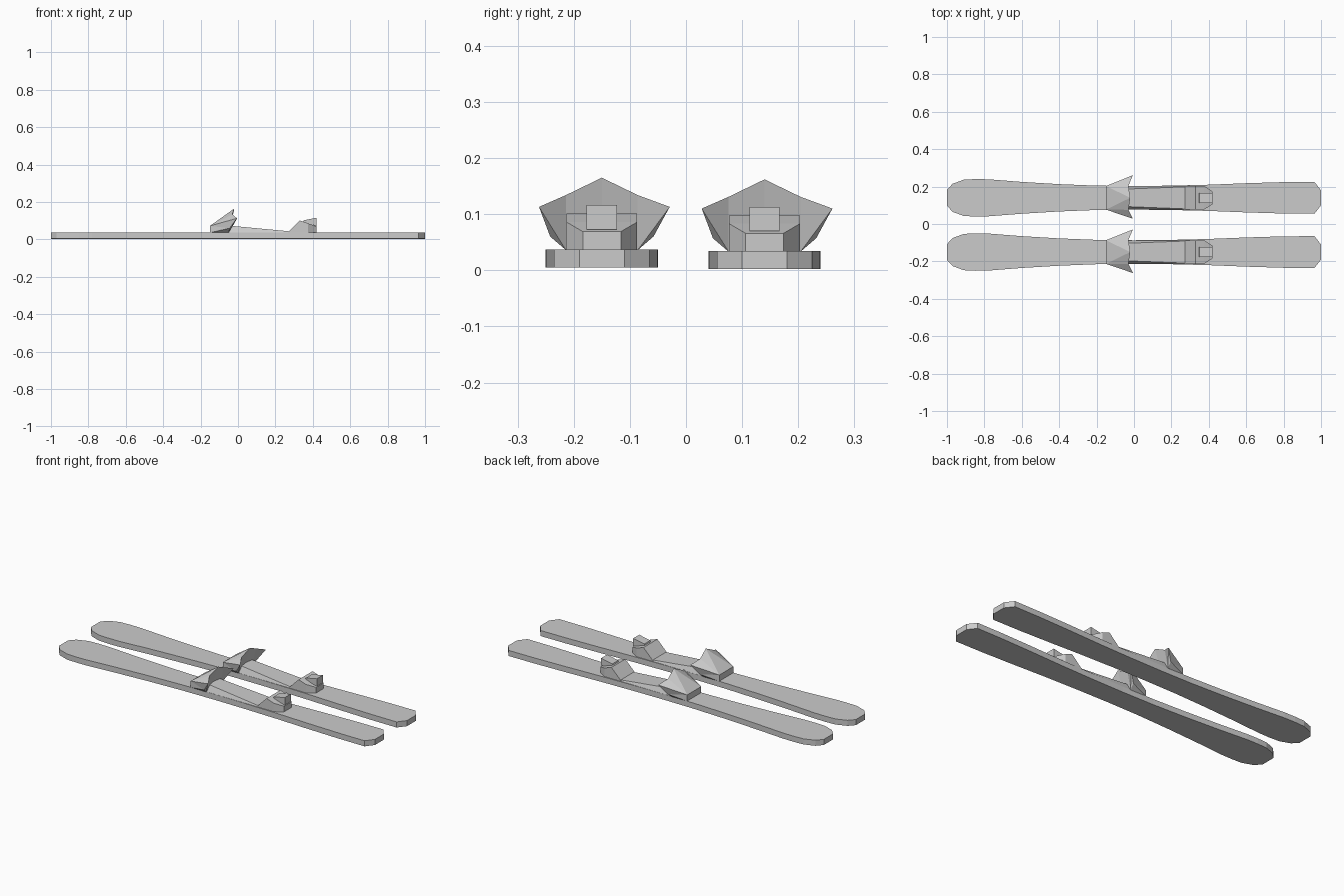
import bpy, bmesh

if "Cube" in bpy.data.objects:
    bpy.data.objects.remove(bpy.data.objects["Cube"])


def finish(bm, name, loc):
    bmesh.ops.recalc_face_normals(bm, faces=bm.faces)
    mesh = bpy.data.meshes.new(name)
    bm.to_mesh(mesh)
    bm.free()
    ob = bpy.data.objects.new(name, mesh)
    ob.location = loc
    bpy.context.collection.objects.link(ob)
    return ob


def outline_solid(name, half, z0, z1, loc):
    """Extrude a plan outline given as (x, half width) pairs."""
    pts = half + [(x, -w) for x, w in reversed(half)]
    bm = bmesh.new()
    face = bm.faces.new([bm.verts.new((x, y, z0)) for x, y in pts])
    ext = bmesh.ops.extrude_face_region(bm, geom=[face])
    for v in ext["geom"]:
        if isinstance(v, bmesh.types.BMVert):
            v.co.z = z1
    return finish(bm, name, loc)


def hull(name, half, loc):
    """Convex block from (x, half width, z) points mirrored in y."""
    bm = bmesh.new()
    for x, y, z in half:
        bm.verts.new((x, y, z))
        bm.verts.new((x, -y, z))
    res = bmesh.ops.convex_hull(bm, input=bm.verts)
    junk = {g for g in res["geom_interior"] if isinstance(g, bmesh.types.BMVert)}
    bmesh.ops.delete(bm, geom=list(junk), context="VERTS")
    bmesh.ops.dissolve_limit(bm, angle_limit=0.02, verts=bm.verts, edges=bm.edges)
    return finish(bm, name, loc)


def toe(name, loc):
    """Flared toe cup, open and leaning toward the heel."""
    bm = bmesh.new()
    V = lambda *c: bm.verts.new(c)
    peak, base = V(-0.02, 0, 0.160), V(-0.06, 0, 0.031)
    sides = []
    for s in (1, -1):
        sides.append((
            V(-0.15, s * 0.063, 0.031),                 # rear low
            V(-0.15, s * 0.063, 0.067),                 # rear high
            V(-0.03, s * 0.064, 0.129),                 # shoulder
            V(-0.006, 0.121 if s > 0 else -0.112, 0.108),  # wing tip
            V(-0.045, s * 0.092, 0.055),                # wing underside
            V(-0.05, s * 0.064, 0.031)))                # front low
    for lo, hi, sh, wing, under, foot in sides:
        for f in ((hi, sh, peak), (hi, wing, sh), (lo, under, hi),
                  (hi, under, wing), (lo, foot, under),
                  (sh, wing, foot), (wing, under, foot), (peak, sh, foot, base)):
            bm.faces.new(f)
    a, b = sides
    bm.faces.new((a[1], peak, b[1]))
    bm.faces.new((a[0], a[1], b[1], b[0]))
    bm.faces.new((a[0], a[5], base, b[5], b[0]))
    return finish(bm, name, loc)


ski_plan = [(-1, 0.042), (-0.97, 0.075), (-0.91, 0.097), (-0.85, 0.1),
            (-0.78, 0.099), (-0.6, 0.085), (-0.4, 0.073), (-0.2, 0.065),
            (0, 0.063), (0.2, 0.065), (0.4, 0.07), (0.6, 0.078),
            (0.8, 0.084), (0.965, 0.085), (1, 0.04)]

for side, y, z in (("near", -0.15, 0.005), ("far", 0.14, 0.002)):
    loc = (0, y, z)
    outline_solid(side + "_ski", ski_plan, 0, 0.032, loc)
    toe(side + "_toe_binding", loc)
    # sloping foot plate
    hull(side + "_foot_plate", [
        (-0.06, 0.063, 0.03), (0.28, 0.063, 0.03),
        (-0.06, 0.046, 0.07), (0.3, 0.06, 0.036)], loc)
    # heel wedge with tapered end
    hull(side + "_heel_binding", [
        (0.265, 0.063, 0.031), (0.33, 0.063, 0.096), (0.375, 0.063, 0.081),
        (0.375, 0.063, 0.031), (0.42, 0.034, 0.064), (0.42, 0.034, 0.031)], loc)
    # heel lever block
    hull(side + "_heel_lever", [
        (0.345, 0.027, 0.085), (0.35, 0.027, 0.097),
        (0.42, 0.027, 0.111), (0.42, 0.027, 0.068)], loc)
